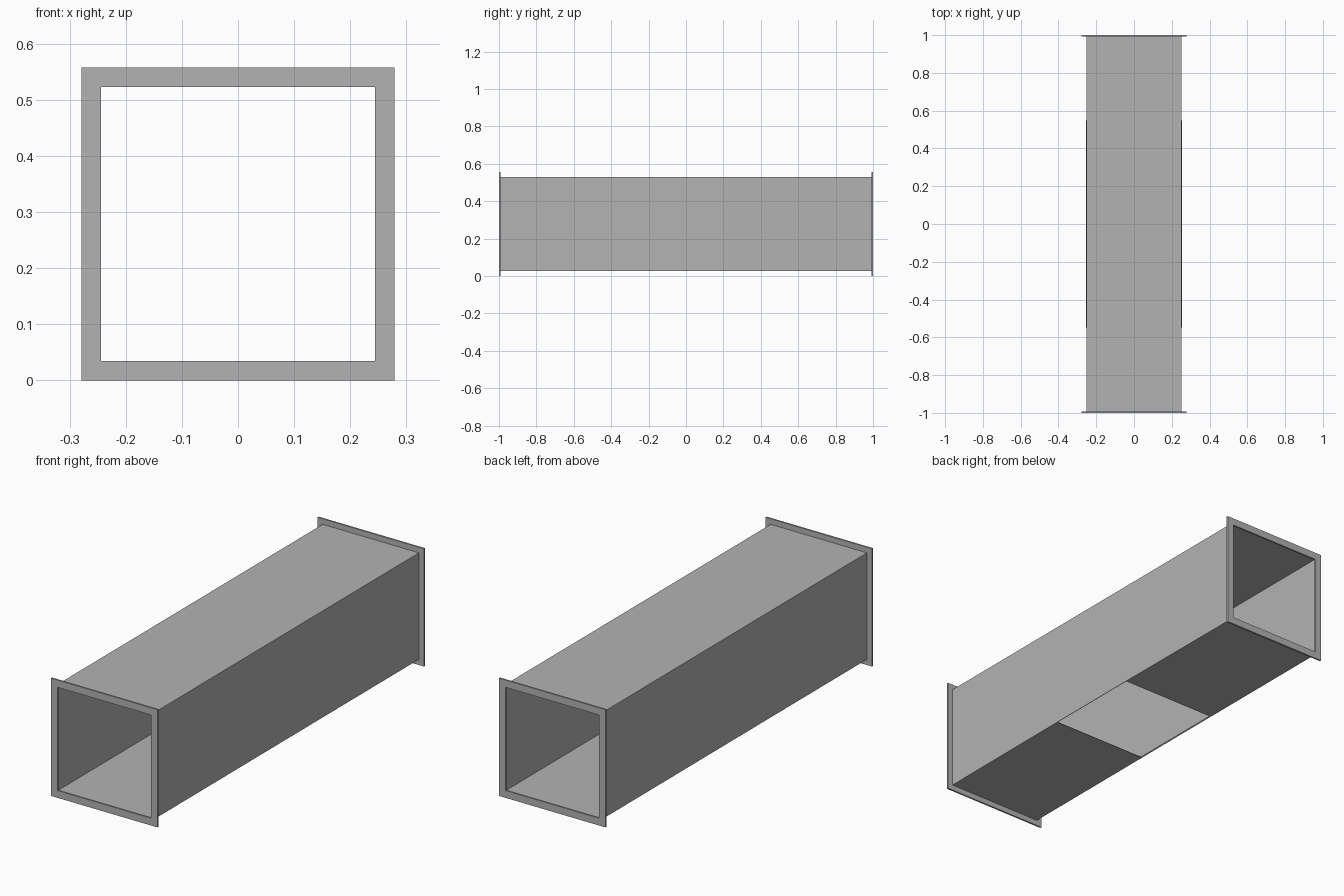
import bpy

cube = bpy.data.objects.get("Cube")
if cube:
    bpy.data.objects.remove(cube, do_unlink=True)

HALF_LENGTH = 1.0
FLANGE = 0.2785      # half width of the end flanges, also the axis height
DUCT = 0.248         # half width of the duct outside
SHEET = 0.004        # sheet metal thickness
PLATE = 0.008        # flange thickness
OPENING = 0.245      # half length of the opening in the floor

steel = bpy.data.materials.new("galvanised grey")
steel.use_nodes = True
steel.diffuse_color = (0.45, 0.45, 0.45, 1)
steel.node_tree.nodes["Principled BSDF"].inputs["Base Color"].default_value = steel.diffuse_color


def square(half, y):
    """Corners of a square around the duct axis, starting at the bottom."""
    return [(x * half, y, FLANGE + z * half)
            for x, z in ((-1, -1), (1, -1), (1, 1), (-1, 1))]


def sheet_part(name, loops, thickness, offset, skip=()):
    """Bridge square loops into a sheet and give it thickness."""
    verts = [corner for loop in loops for corner in loop]
    faces = []
    for ring in range(len(loops) - 1):
        for side in range(4):
            if (ring, side) not in skip:
                a, b = ring * 4 + side, ring * 4 + (side + 1) % 4
                faces.append((a, b, b + 4, a + 4))
    mesh = bpy.data.meshes.new(name)
    mesh.from_pydata(verts, [], faces)
    mesh.materials.append(steel)
    obj = bpy.data.objects.new(name, mesh)
    bpy.context.collection.objects.link(obj)
    solid = obj.modifiers.new("Thickness", "SOLIDIFY")
    solid.thickness = thickness
    solid.offset = offset
    solid.use_even_offset = True
    return obj


# Duct sleeve, with the middle of the floor left open
end = HALF_LENGTH - PLATE
stations = (-end, -OPENING, OPENING, end)
sheet_part("duct_sleeve", [square(DUCT, y) for y in stations],
           SHEET, -1, skip={(1, 0)})

# Flat square flange on each end
for name, sign in (("front_flange", -1), ("back_flange", 1)):
    y = sign * (HALF_LENGTH - PLATE / 2)
    sheet_part(name, [square(FLANGE, y), square(DUCT - SHEET, y)], PLATE, 0)
